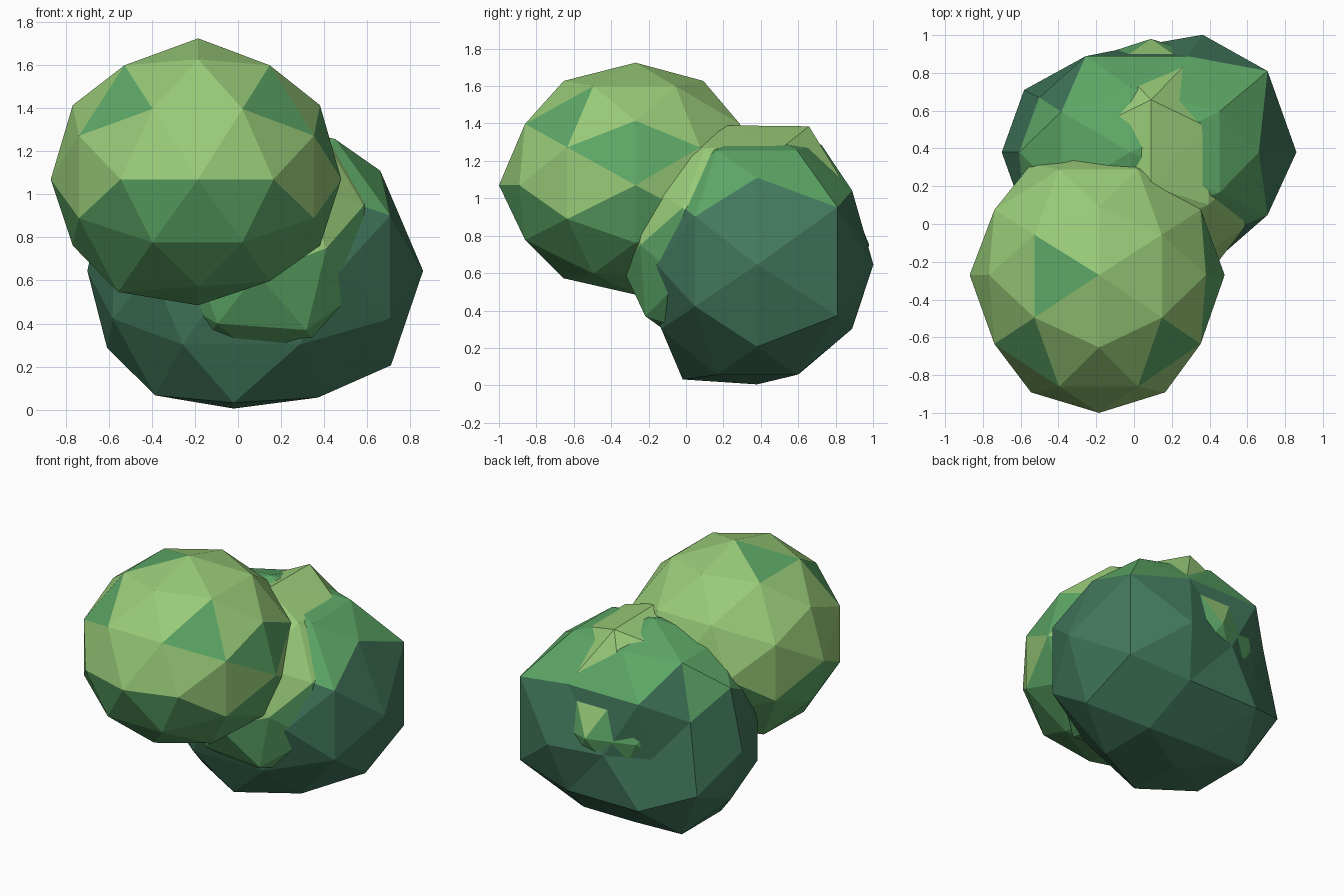
import bpy
import bmesh
from mathutils import Vector

cube = bpy.data.objects.get("Cube")
if cube:
    bpy.data.objects.remove(cube)


def material(name, rgb):
    mat = bpy.data.materials.new(name)
    mat.use_nodes = True
    colour = (*rgb, 1.0)
    mat.diffuse_color = colour
    mat.node_tree.nodes["Principled BSDF"].inputs["Base Color"].default_value = colour
    return mat


LIGHT = material("light_leaf_green", (0.32, 0.60, 0.19))
MID = material("mid_leaf_green", (0.11, 0.39, 0.135))
DARK = material("dark_leaf_green", (0.055, 0.19, 0.11))


def ball_points():
    """Corners and edge midpoints of an icosahedron that stands on an edge."""
    points = set()
    for seed in ((0, 0.526, 0.851), (0.309, 0.809, 0.5), (1, 0, 0)):
        for turn in range(3):
            a, b, c = seed[turn:] + seed[:turn]
            for sx in (-1, 1):
                for sy in (-1, 1):
                    for sz in (-1, 1):
                        points.add((a * sx, b * sy, c * sz))
    return sorted(points)


def leaf_ball(name, centre, low, high, mats, is_second, boxy=1.0, nudges=()):
    """Low-poly ball; low and high are its reach towards the - and + axes."""
    bm = bmesh.new()
    for p in ball_points():
        bm.verts.new(p)
    bmesh.ops.convex_hull(bm, input=bm.verts[:])
    bmesh.ops.recalc_face_normals(bm, faces=bm.faces[:])
    # Colour each face by its direction from the middle
    for face in bm.faces:
        face.material_index = int(is_second(face.calc_center_median().normalized()))
    # Stretch to size, then push single corners
    for v in bm.verts:
        d = v.co.copy()
        for i in range(3):
            reach = high[i] if d[i] > 0 else low[i]
            size = abs(d[i]) ** boxy * reach
            v.co[i] = centre[i] + (size if d[i] > 0 else -size)
        for direction, offset in nudges:
            if (d - Vector(direction)).length < 0.05:
                v.co += Vector(offset)
    mesh = bpy.data.meshes.new(name)
    bm.to_mesh(mesh)
    bm.free()
    for mat in mats:
        mesh.materials.append(mat)
    obj = bpy.data.objects.new(name, mesh)
    bpy.context.collection.objects.link(obj)
    return obj


# Front foliage: light above the middle with a few mid-green leaves
patches = [Vector(p).normalized() for p in (
    (-1, -1, 1), (1, -1, 1), (-0.4, 0, 0.9), (0.9, -0.17, 0.28), (0.9, 0.17, 0.28))]


def front_is_mid(d):
    return d.z < 0 or any(d.dot(p) > 0.985 for p in patches)


leaf_ball("front_foliage", (-0.185, -0.27, 1.07), (0.685, 0.73, 0.585),
          (0.665, 0.69, 0.655), (LIGHT, MID), front_is_mid,
          nudges=(((-0.5, -0.309, -0.809), (-0.03, 0, -0.05)),
                  ((-0.5, 0.309, -0.809), (-0.03, 0, -0.04))))

# Middle foliage: light crown over mid-green sides
leaf_ball("middle_foliage", (0.09, 0.3, 0.75), (0.6, 0.64, 0.6),
          (0.61, 0.68, 0.64), (LIGHT, MID), lambda d: d.z < 0.24 + 0.1 * d.y,
          nudges=(((0, 0.526, 0.851), (0, 0, 0.09)),
                  ((0, 0, 1), (0, -0.1, 0)),
                  ((0, -1, 0), (0, 0, -0.12)),
                  ((0.309, -0.809, -0.5), (0.04, 0, -0.08)),
                  ((-0.309, -0.809, -0.5), (0, 0, -0.05))))


# Rear foliage: dark, with mid-green leaves on top except one at the back
def rear_is_mid(d):
    return d.z > 0.5 and d.dot(Vector((-1, 1, 1)).normalized()) < 0.985


leaf_ball("rear_foliage", (-0.02, 0.38, 0.645), (0.68, 0.62, 0.64),
          (0.88, 0.615, 0.74), (DARK, MID), rear_is_mid, boxy=0.9,
          nudges=(((0.851, 0, 0.526), (-0.08, 0, 0.05)),
                  ((0.851, 0, -0.526), (-0.03, 0, -0.08)),
                  ((0.809, 0.5, 0.309), (0, 0.1, 0.05)),
                  ((0.809, 0.5, -0.309), (0, 0.1, -0.05)),
                  ((0.526, 0.851, 0), (-0.11, 0.09, 0)),
                  ((-0.526, 0.851, 0), (0.1, -0.1, 0)),
                  ((-0.809, 0.5, 0.309), (0.08, -0.04, 0)),
                  ((0, 1, 0), (0, -0.06, 0)),
                  ((0, 0.526, -0.851), (0, -0.12, -0.03)),
                  ((0, -0.526, -0.851), (0, -0.05, -0.06)),
                  ((0.5, 0.309, -0.809), (-0.08, 0, -0.06)),
                  ((0.5, -0.309, -0.809), (-0.08, 0, -0.06)),
                  ((-0.5, 0.309, -0.809), (0, 0, -0.05)),
                  ((-0.5, -0.309, -0.809), (0, 0, -0.05))))
